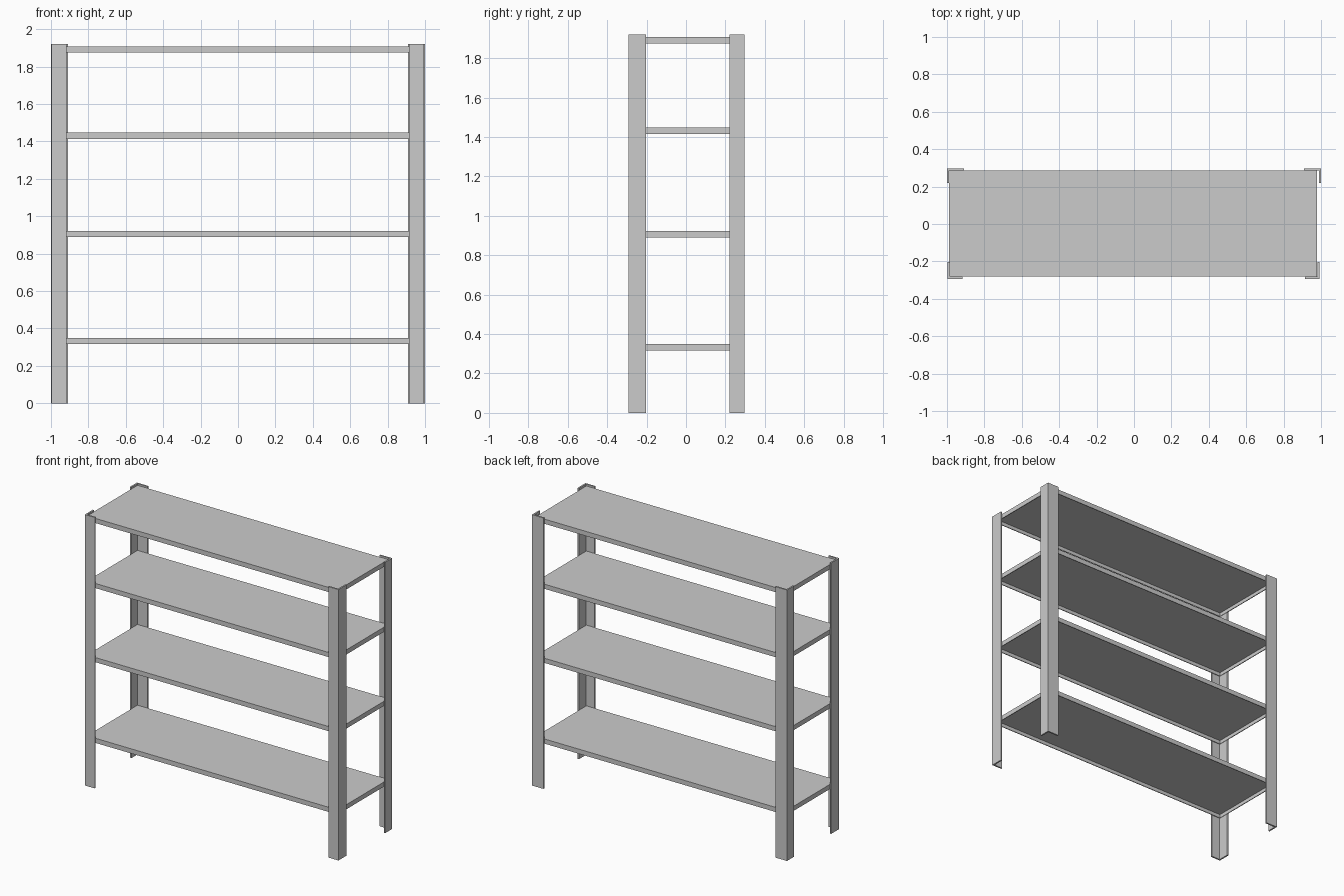
import bpy, bmesh

if "Cube" in bpy.data.objects:
    bpy.data.objects.remove(bpy.data.objects["Cube"])


def extrude_profile(name, pts, z0, z1):
    """Closed 2D outline extruded upward."""
    bm = bmesh.new()
    face = bm.faces.new([bm.verts.new((x, y, z0)) for x, y in pts])
    res = bmesh.ops.extrude_face_region(bm, geom=[face])
    top = [v for v in res["geom"] if isinstance(v, bmesh.types.BMVert)]
    bmesh.ops.translate(bm, verts=top, vec=(0, 0, z1 - z0))
    bmesh.ops.recalc_face_normals(bm, faces=bm.faces)
    me = bpy.data.meshes.new(name)
    bm.to_mesh(me)
    bm.free()
    ob = bpy.data.objects.new(name, me)
    bpy.context.collection.objects.link(ob)
    return ob


def angle_leg(name, cx, cy, wx, wy, t=0.011):
    """L-section upright with its outer corner at (cx, cy), flanges pointing inward."""
    sx, sy = (-1 if cx > 0 else 1), (-1 if cy > 0 else 1)
    outline = [(0, 0), (wx, 0), (wx, t), (t, t), (t, wy), (0, wy)]
    extrude_profile(name, [(cx + sx * x, cy + sy * y) for x, y in outline], 0, 1.92)


def tray_shelf(name, x0, x1, y0, y1, top, h=0.033, t=0.008):
    """Shelf board with a folded-down rim, hollow underneath."""
    ob = extrude_profile(name, [(x0, y0), (x1, y0), (x1, y1), (x0, y1)], top - h, top)
    bm = bmesh.new()
    bm.from_mesh(ob.data)
    bottom = [f for f in bm.faces if f.normal.z < -0.5]
    bmesh.ops.inset_region(bm, faces=bottom, thickness=t)
    res = bmesh.ops.extrude_face_region(bm, geom=bottom)
    bmesh.ops.delete(bm, geom=bottom, context='FACES_ONLY')
    verts = [v for v in res["geom"] if isinstance(v, bmesh.types.BMVert)]
    bmesh.ops.translate(bm, verts=verts, vec=(0, 0, h - t))
    bmesh.ops.recalc_face_normals(bm, faces=bm.faces)
    bm.to_mesh(ob.data)
    bm.free()


# Corner uprights: the flange widths differ between front and back
angle_leg("front_left_leg", -0.996, -0.293, 0.078, 0.09)
angle_leg("front_right_leg", 0.993, -0.293, 0.078, 0.09)
angle_leg("back_left_leg", -1.0, 0.297, 0.09, 0.077)
angle_leg("back_right_leg", 1.0, 0.297, 0.09, 0.077)

# Four shelves
for i, top in enumerate((0.35, 0.922, 1.447, 1.908)):
    tray_shelf(f"shelf_{i + 1}", -0.988, 0.978, -0.281, 0.286, top)
